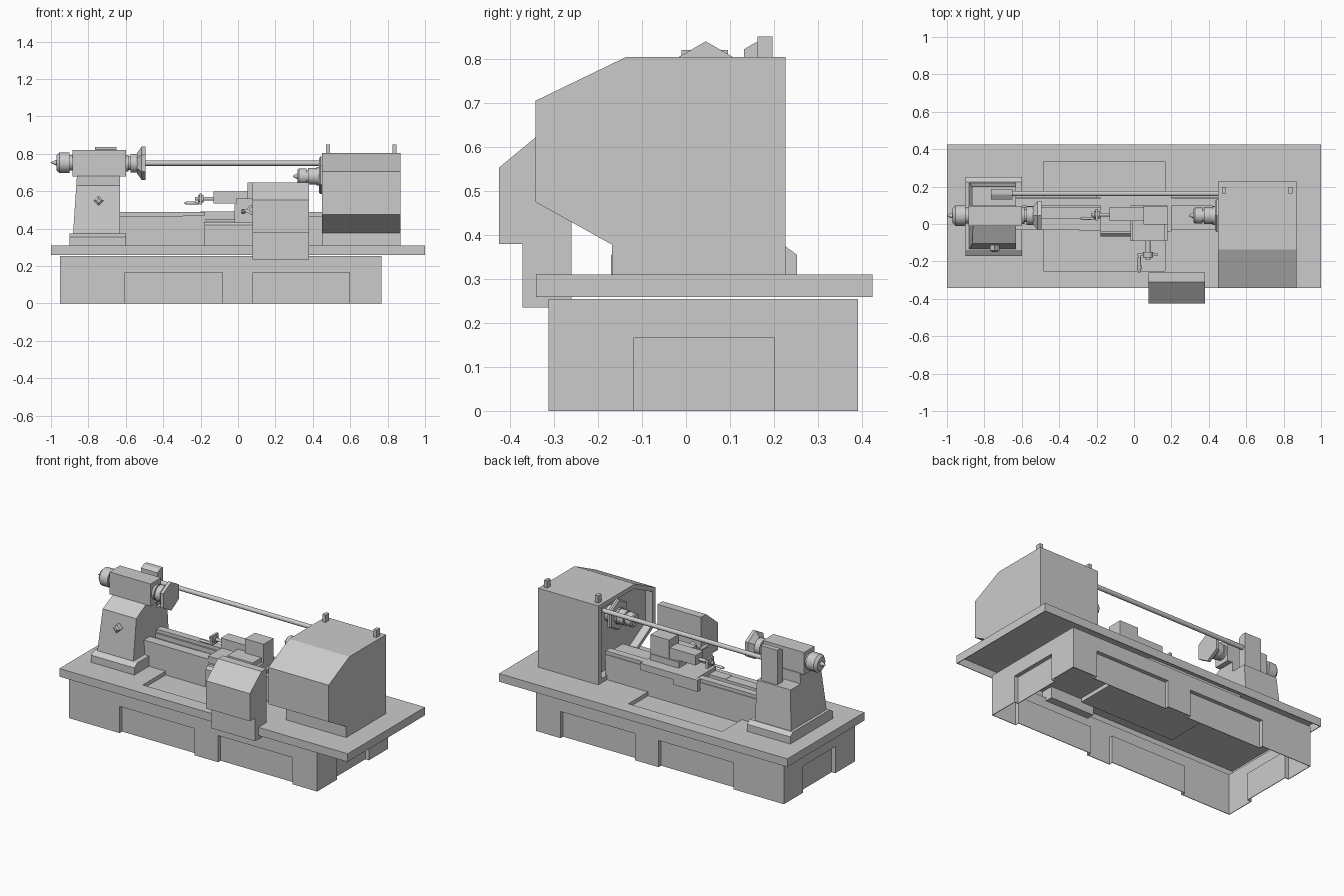
import bpy, bmesh, math
from mathutils import Vector

if "Cube" in bpy.data.objects:
    bpy.data.objects.remove(bpy.data.objects["Cube"])

grey = bpy.data.materials.new("machine grey")
grey.use_nodes = True
grey.diffuse_color = (0.6, 0.6, 0.6, 1)
grey.node_tree.nodes["Principled BSDF"].inputs["Base Color"].default_value = grey.diffuse_color


def make(name, bm, smooth=False):
    bmesh.ops.recalc_face_normals(bm, faces=bm.faces)
    mesh = bpy.data.meshes.new(name)
    bm.to_mesh(mesh)
    bm.free()
    mesh.materials.append(grey)
    obj = bpy.data.objects.new(name, mesh)
    bpy.context.collection.objects.link(obj)
    bpy.ops.object.select_all(action='DESELECT')
    bpy.context.view_layer.objects.active = obj
    obj.select_set(True)
    if smooth:
        bpy.ops.object.shade_smooth_by_angle(angle=math.radians(35))
    return obj


def prism(name, profile, x0, x1):
    """Extrude a (y, z) outline from x0 to x1."""
    bm = bmesh.new()
    face = bm.faces.new([bm.verts.new((x0, y, z)) for y, z in profile])
    out = bmesh.ops.extrude_face_region(bm, geom=[face])
    verts = [v for v in out["geom"] if isinstance(v, bmesh.types.BMVert)]
    bmesh.ops.translate(bm, verts=verts, vec=(x1 - x0, 0, 0))
    return make(name, bm)


def box(name, x, y, z):
    return prism(name, [(y[0], z[0]), (y[1], z[0]), (y[1], z[1]), (y[0], z[1])], *x)


def lathe(name, profile, centre, axis="X", sides=24):
    """Turn (position, radius) pairs about an axis through centre."""
    bm = bmesh.new()
    rings = []
    for p, r in profile:
        ring = []
        for i in range(sides):
            a = math.tau * i / sides
            u, w = r * math.sin(a), r * math.cos(a)
            co = (p, u, w) if axis == "X" else (u, p, w)
            ring.append(bm.verts.new(Vector(co) + Vector(centre)))
        rings.append(ring)
    for a, b in zip(rings, rings[1:]):
        for i in range(sides):
            j = (i + 1) % sides
            bm.faces.new((a[i], a[j], b[j], b[i]))
    bm.faces.new(rings[0])
    bm.faces.new(rings[-1])
    return make(name, bm, sides > 8)


def cut(obj, cutters):
    for c in cutters:
        c.hide_render = True
        mod = obj.modifiers.new("cut", 'BOOLEAN')
        mod.operation, mod.solver, mod.object = 'DIFFERENCE', 'EXACT', c
        bpy.context.view_layer.objects.active = obj
        bpy.ops.object.modifier_apply(modifier=mod.name)
        bpy.data.objects.remove(c)


# Hollow plinth with recessed kick panels on every side
X, Y = (-0.953, 0.768), (-0.312, 0.391)
deep, wall = 0.025, 0.004


def notches(grow):
    d, top = deep + grow, 0.167 + grow
    found = []
    for x0, x1 in ((-0.603, -0.083), (0.08, 0.597)):
        for y0, y1 in ((Y[0] - 0.1, Y[0] + d), (Y[1] - d, Y[1] + 0.1)):
            found.append(box("notch", (x0 - grow, x1 + grow), (y0, y1), (-0.1, top)))
    for x0, x1 in ((X[0] - 0.1, X[0] + d), (X[1] - d, X[1] + 0.1)):
        found.append(box("notch", (x0, x1), (-0.118 - grow, 0.2 + grow), (-0.1, top)))
    return found


plinth = box("plinth", X, Y, (0, 0.255))
cut(plinth, notches(0))
cavity = box("cavity", (X[0] + wall, X[1] - wall), (Y[0] + wall, Y[1] - wall), (-0.05, 0.3))
cut(cavity, notches(wall))
cut(plinth, [cavity])

# Folded sheet table: hollow below, with a shallow chip tray pressed into the top
def tray(grow):
    return box("tray_cutter", (-0.485 - grow, 0.165 + grow), (-0.25 - grow, 0.335 + grow),
               (0.286 - grow, 0.4))


table = box("table", (-1, 1), (-0.341, 0.424), (0.259, 0.31))
hollow = box("hollow", (-1 + wall, 1 - wall), (-0.341 + wall, 0.424 - wall), (0.2, 0.31 - wall))
cut(hollow, [tray(wall)])
cut(table, [hollow, tray(0)])

# Headstock housing with a recessed inner face
housing = [(-0.342, 0.475), (-0.342, 0.705), (-0.135, 0.805), (0.226, 0.805),
           (0.226, 0.31), (-0.168, 0.31), (-0.168, 0.378)]
headstock = prism("headstock", housing, 0.45, 0.868)
inner = [(-0.055 + (y + 0.055) * 0.89, 0.56 + (z - 0.56) * 0.89) for y, z in housing]
cut(headstock, [prism("recess_cutter", inner, 0.4, 0.5)])
for x in (0.482, 0.836):
    box("lifting_lug", (x - 0.011, x + 0.011), (0.163, 0.197), (0.8, 0.851))

# Headstock spindle, faceplate and chuck
AX = 0.045
lathe("spindle", [(0.42, 0.05), (0.51, 0.05)], (0, AX, 0.68))
lathe("faceplate", [(0.432, 0.09), (0.44, 0.1), (0.452, 0.1)], (0, AX, 0.685), sides=6)
lathe("chuck", [(0.295, 0.004), (0.318, 0.016), (0.318, 0.035), (0.325, 0.042), (0.365, 0.042),
                (0.365, 0.035), (0.375, 0.035), (0.375, 0.045), (0.435, 0.045)], (0, AX, 0.68))

# Control console at the front
prism("control_console", [(-0.26, 0.235), (-0.372, 0.235), (-0.372, 0.38), (-0.425, 0.38),
                          (-0.425, 0.553), (-0.31, 0.648), (-0.26, 0.648)], 0.077, 0.38)

# Tailstock pedestal, its outer side leaning slightly
prism("pedestal_foot", [(-0.17, 0.31), (-0.17, 0.355), (-0.14, 0.375), (0.225, 0.375),
                        (0.252, 0.355), (0.252, 0.31)], -0.9, -0.6)
column = prism("pedestal_column", [(-0.135, 0.37), (-0.105, 0.63), (-0.005, 0.685), (0.1, 0.685),
                                   (0.1, 0.62), (0.2, 0.62), (0.22, 0.37)], -0.882, -0.632)
for v in column.data.vertices:
    if v.co.x < -0.8:
        v.co.x += 0.02 * (v.co.z - 0.37) / 0.3
lathe("pedestal_knob", [(-0.15, 0.012), (-0.142, 0.026), (-0.1, 0.026)], (-0.745, 0, 0.55), "Y", 4)
prism("bar_post", [(0.132, 0.6), (0.132, 0.822), (0.157, 0.837), (0.187, 0.837), (0.187, 0.6)],
      -0.765, -0.65)
lathe("guide_bar", [(-0.7, 0.014), (0.46, 0.014)], (0, 0.163, 0.75), sides=16)

# Tailstock head, rear knob and spindle disc
box("tailstock_head", (-0.885, -0.6), (-0.01, 0.095), (0.68, 0.82))
lathe("rear_knob", [(-1, 0.002), (-0.975, 0.014), (-0.97, 0.014), (-0.97, 0.04), (-0.955, 0.055),
                    (-0.9, 0.055), (-0.9, 0.042), (-0.88, 0.042)], (0, AX, 0.753))
lathe("quill", [(-0.61, 0.045), (-0.585, 0.045), (-0.585, 0.035), (-0.575, 0.035),
                (-0.575, 0.05), (-0.52, 0.05)], (0, AX, 0.75))
lathe("spindle_disc", [(-0.54, 0.055), (-0.525, 0.075), (-0.515, 0.09), (-0.495, 0.09)],
      (0, AX, 0.75), sides=6)

# Bed with a low front rail and a higher rear way
box("bed", (-0.64, 0.46), (-0.025, 0.14), (0.307, 0.44))
box("bed_foot", (-0.484, 0.164), (-0.025, 0.14), (0.284, 0.31))
box("front_rail", (-0.64, 0.46), (-0.03, 0.03), (0.435, 0.468))
box("rear_rail", (-0.64, 0.46), (0.085, 0.145), (0.435, 0.468))
box("rear_way", (-0.64, 0.46), (0.095, 0.14), (0.46, 0.489))
box("bed_bridge", (0.18, 0.46), (0.0, 0.12), (0.435, 0.468))

# Carriage and apron
box("saddle", (-0.18, 0.2), (-0.04, 0.17), (0.45, 0.492))
box("saddle_strip", (-0.295, -0.17), (-0.035, 0.03), (0.452, 0.47))
box("saddle_clamp", (-0.2, -0.03), (0.143, 0.172), (0.42, 0.492))
box("saddle_bridge", (-0.02, 0.18), (-0.09, 0.1), (0.43, 0.53))
prism("apron", [(-0.066, 0.31), (-0.066, 0.42), (-0.05, 0.437), (-0.02, 0.437), (-0.02, 0.31)],
      -0.178, 0.175)

# Cross slide and tool slide
box("cross_slide", (-0.01, 0.165), (-0.09, 0.09), (0.52, 0.56))
box("tool_block", (0.05, 0.18), (-0.003, 0.095), (0.53, 0.648))
box("tool_slide", (-0.13, 0.06), (0.015, 0.09), (0.535, 0.598))

# Crank handles
lathe("slide_shaft", [(-0.23, 0.01), (-0.12, 0.01)], (0, 0.05, 0.56), sides=12)
lathe("slide_hub", [(-0.215, 0.02), (-0.185, 0.02)], (0, 0.05, 0.56), sides=12)
box("slide_crank", (-0.207, -0.193), (0.02, 0.08), (0.53, 0.588))
lathe("slide_grip", [(-0.285, 0.005), (-0.27, 0.009), (-0.2, 0.006)], (0, 0.03, 0.537), sides=12)
lathe("cross_shaft", [(-0.19, 0.014), (-0.08, 0.014)], (0.075, 0, 0.5), "Y", 12)
lathe("cross_hub", [(-0.18, 0.026), (-0.15, 0.026)], (0.075, 0, 0.5), "Y", 12)
box("cross_crank", (0.02, 0.125), (-0.172, -0.158), (0.485, 0.505))
lathe("cross_grip", [(-0.26, 0.005), (-0.24, 0.012), (-0.16, 0.007)], (0.028, 0, 0.49), "Y", 12)
